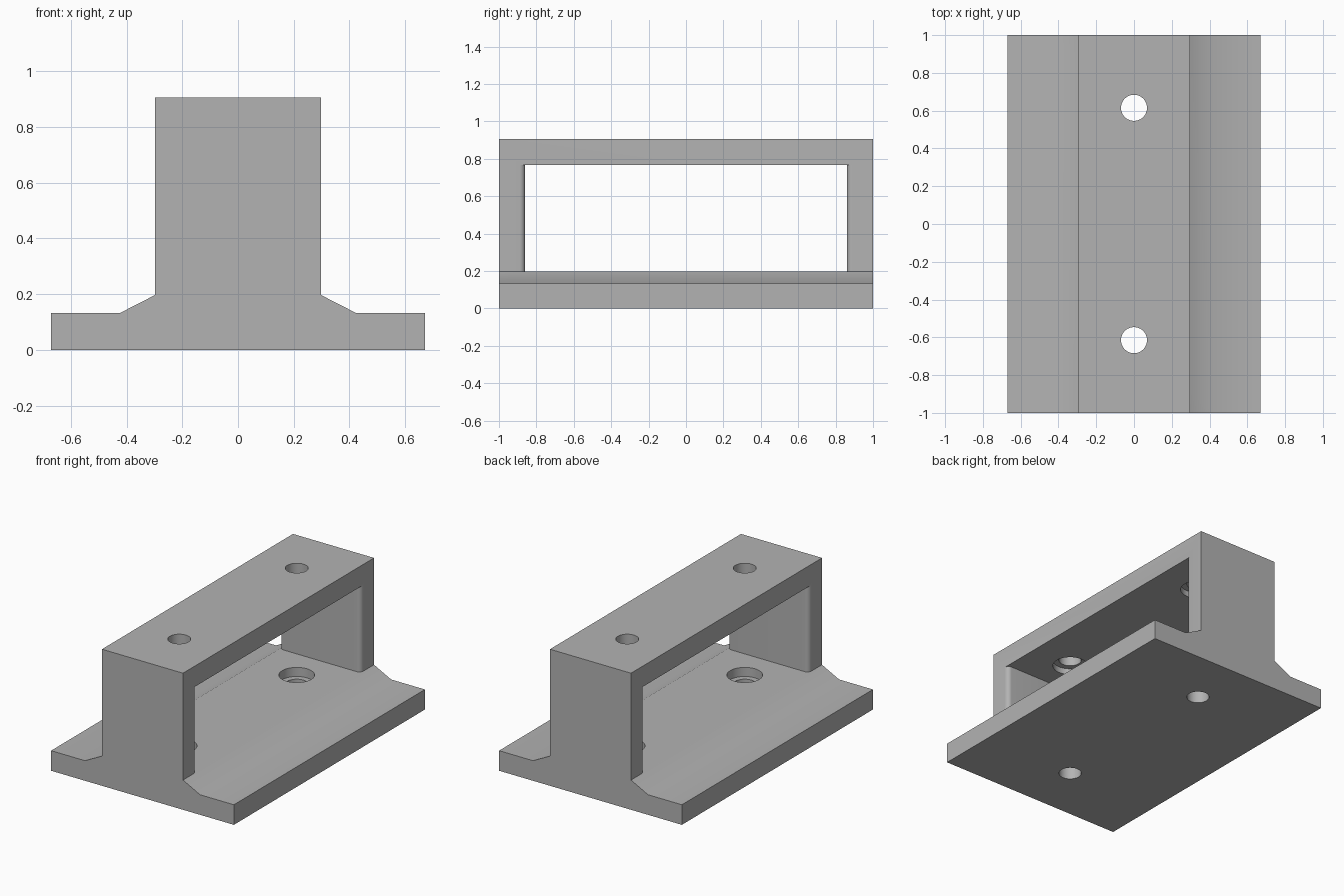
import bpy, bmesh, math

cube = bpy.data.objects.get("Cube")
if cube:
    bpy.data.objects.remove(cube, do_unlink=True)

HALF_W, POST_W, TOP = 0.67, 0.297, 0.905
SHOULDER, BEAM_LOW = 0.197, 0.768
WINDOW_Y, ROUND = 0.86, 0.03
HOLE_Y, HOLE_R, BORE_R = 0.615, 0.069, 0.107

grey = bpy.data.materials.new("grey")
grey.use_nodes = True
colour = (0.45, 0.45, 0.45, 1)
grey.diffuse_color = colour
grey.node_tree.nodes["Principled BSDF"].inputs["Base Color"].default_value = colour


def prism(name, points, offset):
    """Extrude a closed outline of 3D points by an offset."""
    bm = bmesh.new()
    face = bm.faces.new([bm.verts.new(p) for p in points])
    result = bmesh.ops.extrude_face_region(bm, geom=[face])
    moved = [v for v in result["geom"] if isinstance(v, bmesh.types.BMVert)]
    bmesh.ops.translate(bm, verts=moved, vec=offset)
    bmesh.ops.recalc_face_normals(bm, faces=bm.faces)
    mesh = bpy.data.meshes.new(name)
    bm.to_mesh(mesh)
    bm.free()
    mesh.materials.append(grey)
    obj = bpy.data.objects.new(name, mesh)
    bpy.context.collection.objects.link(obj)
    return obj


def cut(target, cutter):
    """Subtract a cutter, then discard it."""
    cutter.hide_render = True
    mod = target.modifiers.new(cutter.name, 'BOOLEAN')
    mod.operation = 'DIFFERENCE'
    mod.solver = 'EXACT'
    mod.object = cutter
    bpy.context.view_layer.objects.active = target
    bpy.ops.object.modifier_apply(modifier=mod.name)
    bpy.data.objects.remove(cutter, do_unlink=True)


def cylinder(name, radius, y, low, high):
    ring = [math.tau * i / 48 for i in range(48)]
    points = [(radius * math.cos(a), y + radius * math.sin(a), low) for a in ring]
    return prism(name, points, (0, 0, high - low))


# Flanged body, extruded front to back
half = [(HALF_W, 0), (HALF_W, 0.133), (0.422, 0.133), (POST_W, SHOULDER), (POST_W, TOP)]
outline = half + [(-x, z) for x, z in reversed(half)]
bracket = prism("mounting_bracket", [(x, -1, z) for x, z in outline], (0, 2, 0))

# Side window, flared so that the inner post edges are rounded
flare = [(POST_W - ROUND + ROUND * math.sin(a), WINDOW_Y + ROUND * (1 - math.cos(a)))
         for a in (math.pi / 2 * i / 8 for i in range(9))]
flare.append((0.8, WINDOW_Y + ROUND))
plan = flare + [(x, -y) for x, y in reversed(flare)]
plan += [(-x, -y) for x, y in flare] + [(-x, y) for x, y in reversed(flare)]
cut(bracket, prism("window", [(x, y, SHOULDER) for x, y in plan], (0, 0, BEAM_LOW - SHOULDER)))

# Bolt holes with wider recesses facing the window
for y in (-HOLE_Y, HOLE_Y):
    cut(bracket, cylinder("bolt_hole", HOLE_R, y, -0.1, 1.1))
    cut(bracket, cylinder("bolt_recess", BORE_R, y, SHOULDER - 0.06, BEAM_LOW + 0.04))

bpy.ops.object.select_all(action='DESELECT')
bracket.select_set(True)
bpy.context.view_layer.objects.active = bracket
bpy.ops.object.shade_smooth_by_angle(angle=math.radians(30))
